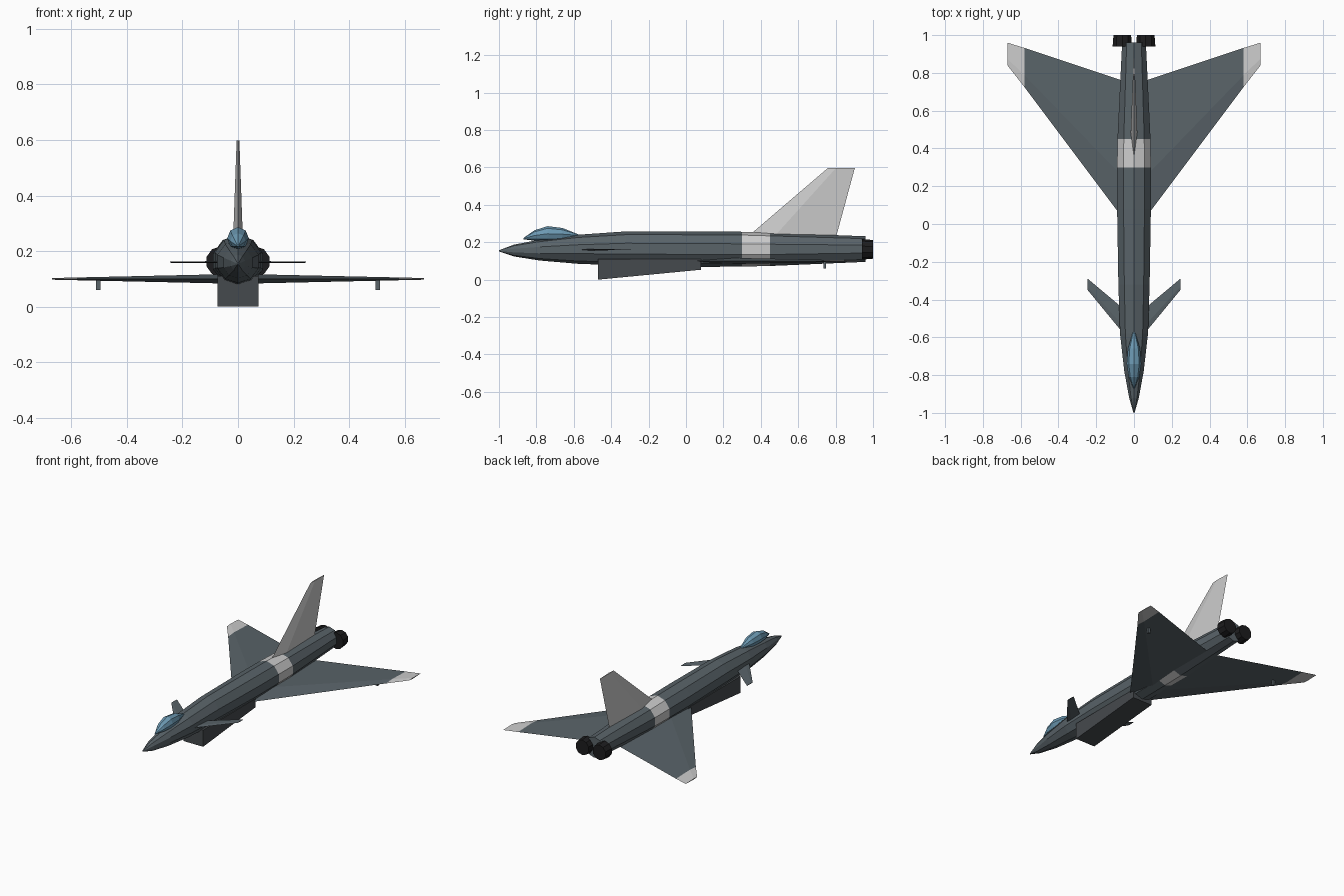
import bpy, bmesh, math
from mathutils import Vector

if "Cube" in bpy.data.objects:
    bpy.data.objects.remove(bpy.data.objects["Cube"])


def mat(name, rgb):
    m = bpy.data.materials.new(name)
    m.diffuse_color = (*rgb, 1)
    m.use_nodes = True
    m.node_tree.nodes["Principled BSDF"].inputs["Base Color"].default_value = m.diffuse_color
    return m


GREY = mat("slate_grey", (0.10, 0.125, 0.14))
PALE = mat("pale_grey", (0.52, 0.52, 0.51))
DARK = mat("charcoal", (0.012, 0.012, 0.013))
DUCT = mat("intake_grey", (0.06, 0.068, 0.075))
GLASS = mat("canopy_blue", (0.15, 0.32, 0.45))


def loft(name, rings, mats, pale_span=None):
    """Skin a list of equal-length point rings, cap the ends."""
    bm = bmesh.new()
    vr = [[bm.verts.new(p) for p in r] for r in rings]
    n = len(rings[0])
    for k, (a, b) in enumerate(zip(vr, vr[1:])):
        for i in range(n):
            j = (i + 1) % n
            f = bm.faces.new((a[i], a[j], b[j], b[i]))
            f.material_index = 1 if pale_span == k else 0
    bm.faces.new(vr[0])
    f = bm.faces.new(vr[-1])
    if pale_span == len(rings) - 2:
        f.material_index = 1
    bmesh.ops.recalc_face_normals(bm, faces=bm.faces)
    me = bpy.data.meshes.new(name)
    bm.to_mesh(me)
    bm.free()
    for m in mats:
        me.materials.append(m)
    ob = bpy.data.objects.new(name, me)
    bpy.context.collection.objects.link(ob)
    return ob


def oval(y, rx, top, bottom, n=10, cx=0, turn=90):
    cz, rz = (top + bottom) / 2, (top - bottom) / 2
    angles = [math.radians(turn + 360 * i / n) for i in range(n)]
    return [(cx + rx * math.cos(a), y, cz + rz * math.sin(a)) for a in angles]


def mirror_x(ob):
    ob.modifiers.new("mirror", "MIRROR").use_clip = False
    return ob


def blade(span, z, le, te, half, upright=False):
    """Diamond-section slice of a wing or fin."""
    mid = le + 0.3 * (te - le)
    if upright:
        return [(0, le, z), (half, mid, z), (0, te, z), (-half, mid, z)]
    return [(span, le, z), (span, mid, z + half), (span, te, z), (span, mid, z - half)]


# Fuselage with pale recognition band
hull = [(-1.0, .003, .157, .151), (-.92, .027, .187, .124), (-.78, .054, .214, .102),
        (-.58, .078, .24, .085), (-.32, .087, .258, .075), (.08, .094, .258, .068),
        (.30, .094, .256, .070), (.45, .092, .251, .073), (.96, .066, .232, .095)]
loft("fuselage", [oval(*h) for h in hull], [GREY, PALE], pale_span=6)

# Canopy
glass = [(-.87, .003, .222, .216), (-.81, .028, .264, .208), (-.74, .039, .286, .205),
         (-.66, .032, .276, .21), (-.575, .007, .242, .232)]
loft("canopy", [oval(*g, n=8) for g in glass], [GLASS])

# Chin intake
loft("intake", [[(-w, y, lo), (w, y, lo), (w, y, hi), (-w, y, hi)]
                for y, w, lo, hi in ((-.47, .073, 0, .11), (.08, .073, .053, .11))], [DUCT])

# Delta wings with pale tips
mirror_x(loft("wing", [blade(.04, .1, .005, .752, .017),
                       blade(.58, .1, .725, .932, .005),
                       blade(.67, .1, .84, .96, .003)], [GREY, PALE], pale_span=1))

# Canards
mirror_x(loft("canard", [blade(.06, .16, -.575, -.445, .004),
                         blade(.245, .16, -.35, -.29, .002)], [GREY]))

# Tail fin
loft("tail_fin", [blade(0, .23, .33, .803, .018, True),
                  blade(0, .598, .76, .903, .005, True)], [PALE])

# Twin engine nozzles
mirror_x(loft("nozzle", [oval(.94, .054, .217, .107, 10, .062),
                         oval(1.0, .049, .212, .112, 10, .062)], [DARK]))

# Wing pylons
mirror_x(loft("pylon", [[(x, y, z) for x, z in ((.495, .06), (.511, .06), (.511, .1), (.495, .1))]
                        for y in (.735, .749)], [GREY]))
